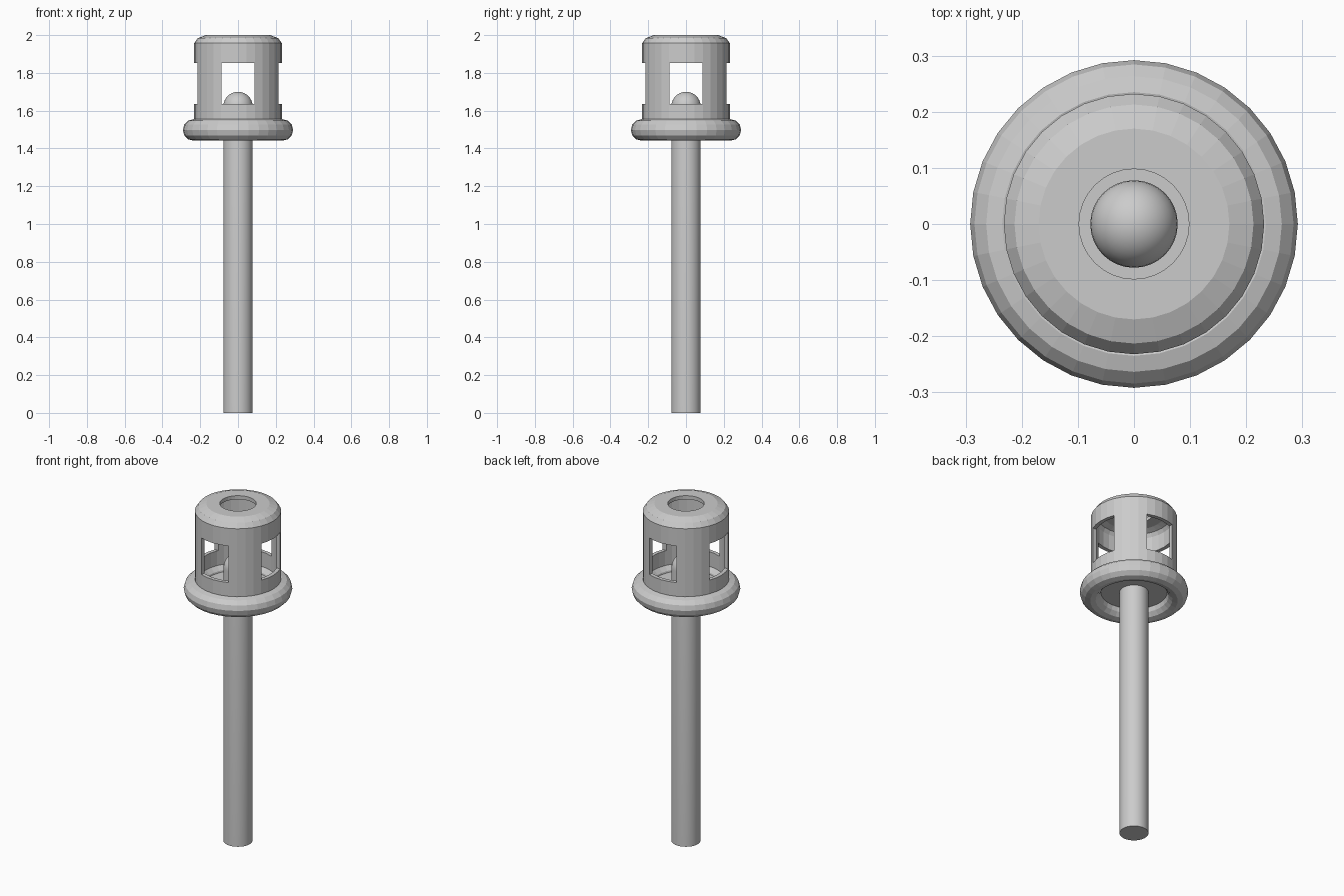
import bpy, bmesh, math

if "Cube" in bpy.data.objects:
    bpy.data.objects.remove(bpy.data.objects["Cube"])

SEG = 32


def make_object(name, bm):
    bmesh.ops.recalc_face_normals(bm, faces=bm.faces)
    mesh = bpy.data.meshes.new(name)
    bm.to_mesh(mesh)
    bm.free()
    obj = bpy.data.objects.new(name, mesh)
    bpy.context.collection.objects.link(obj)
    return obj


def lathe(name, profile, closed=False, seg=SEG):
    """Revolve (radius, z) points around the z axis."""
    bm = bmesh.new()
    verts = [bm.verts.new((r, 0, z)) for r, z in profile]
    edges = [bm.edges.new(p) for p in zip(verts, verts[1:])]
    if closed:
        edges.append(bm.edges.new((verts[-1], verts[0])))
    bmesh.ops.spin(bm, geom=verts + edges, cent=(0, 0, 0), axis=(0, 0, 1),
                   angle=2 * math.pi, steps=seg, use_duplicate=False)
    bmesh.ops.remove_doubles(bm, verts=bm.verts, dist=1e-5)
    return make_object(name, bm)


def smooth(obj, degrees):
    bpy.ops.object.select_all(action='DESELECT')
    obj.select_set(True)
    bpy.context.view_layer.objects.active = obj
    bpy.ops.object.shade_smooth_by_angle(angle=math.radians(degrees))


# Post with a domed tip inside the cage
dome = [(0.078 * math.cos(a), 1.622 + 0.078 * math.sin(a))
        for a in (math.pi / 2 * i / 8 for i in range(9))]
post = lathe("post", [(0, 0), (0.078, 0)] + dome)
smooth(post, 30)

# Round collar under the cage
lathe("collar_ring", [(0.235 + 0.057 * math.cos(a), 1.498 + 0.057 * math.sin(a))
                      for a in (math.tau * i / 12 for i in range(12))], closed=True)

# Hollow cage with floor, bevelled cap and a hole in the top
cage = lathe("cage", [(0, 1.495), (0.232, 1.495), (0.232, 1.957), (0.213, 1.984),
                      (0.17, 2.0), (0.098, 2.0), (0.098, 1.978), (0.165, 1.978),
                      (0.197, 1.966), (0.21, 1.945), (0.21, 1.517), (0, 1.517)])

# Four windows: two crossing boxes cut through the wall
for i, size in enumerate([(0.176, 0.8, 0.217), (0.8, 0.176, 0.217)]):
    bm = bmesh.new()
    bmesh.ops.create_cube(bm, size=1)
    bmesh.ops.scale(bm, vec=size, verts=bm.verts)
    bmesh.ops.translate(bm, vec=(0, 0, 1.744), verts=bm.verts)
    cutter = make_object(f"window_cutter_{i}", bm)
    cutter.hide_render = True
    cutter.hide_set(True)
    mod = cage.modifiers.new("window", 'BOOLEAN')
    mod.operation = 'DIFFERENCE'
    mod.solver = 'EXACT'
    mod.object = cutter
